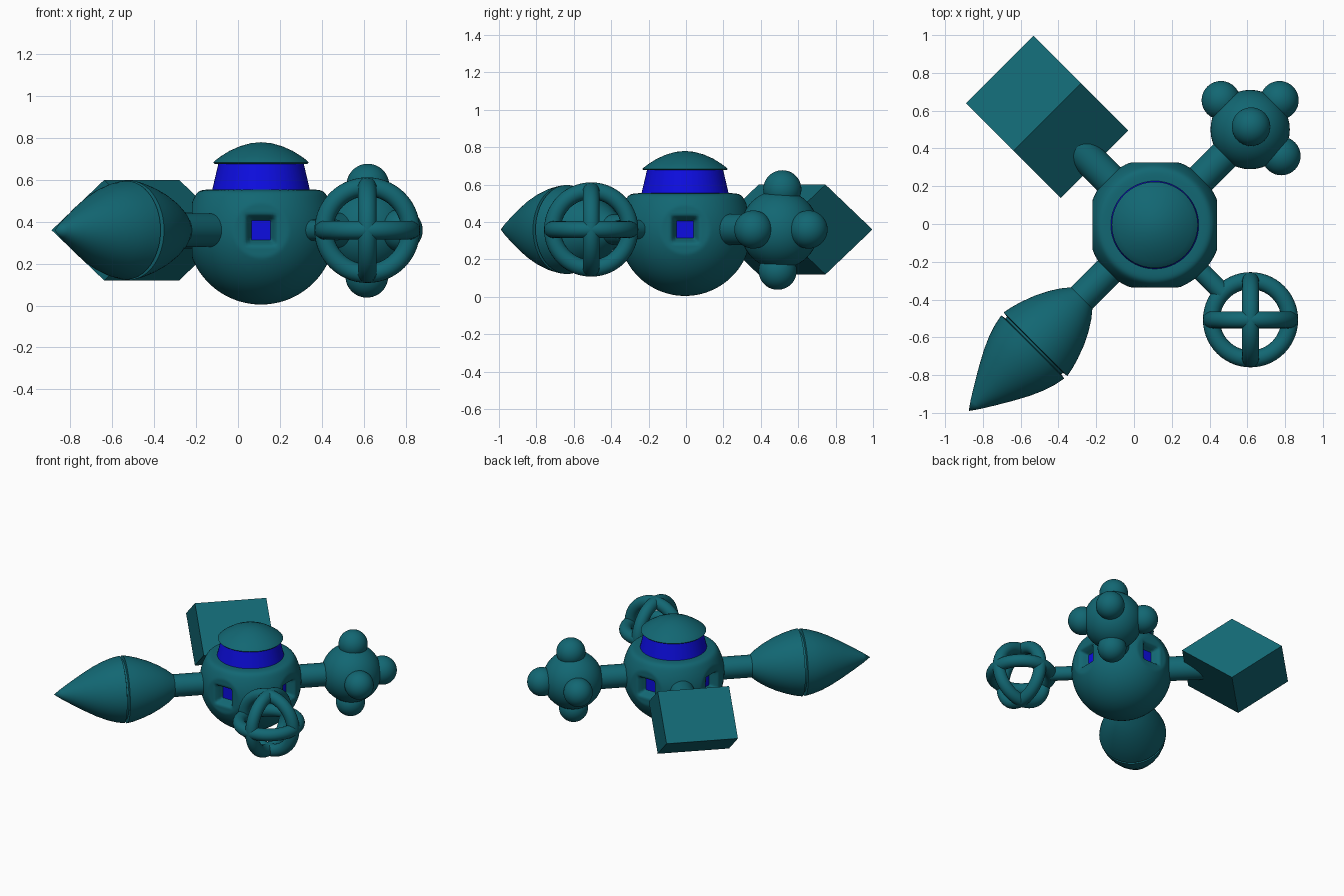
import bpy, bmesh, math
from mathutils import Vector, Matrix

if "Cube" in bpy.data.objects:
    bpy.data.objects.remove(bpy.data.objects["Cube"])

C = Vector((0.11, -0.005, 0.36))      # body centre; the arms leave it diagonally


def material(name, rgb):
    m = bpy.data.materials.new(name)
    m.diffuse_color = (*rgb, 1)
    m.use_nodes = True
    m.node_tree.nodes["Principled BSDF"].inputs["Base Color"].default_value = m.diffuse_color
    return m


TEAL = material("teal", (0.006, 0.135, 0.17))
BLUE = material("blue", (0.004, 0.004, 0.75))


def finish(bm, name, mats, angle=35):
    bmesh.ops.recalc_face_normals(bm, faces=bm.faces)
    me = bpy.data.meshes.new(name)
    bm.to_mesh(me)
    bm.free()
    for m in mats:
        me.materials.append(m)
    me.shade_smooth()
    me.set_sharp_from_angle(angle=math.radians(angle))
    ob = bpy.data.objects.new(name, me)
    bpy.context.collection.objects.link(ob)
    return ob


def lathe(name, profile, mat, matrix, n=64, angle=35):
    """Spin (radius, height) points around local z, then place."""
    bm = bmesh.new()
    vs = [bm.verts.new((r, 0, h)) for r, h in profile]
    es = [bm.edges.new(p) for p in zip(vs, vs[1:])]
    bmesh.ops.spin(bm, geom=vs + es, axis=(0, 0, 1), cent=(0, 0, 0),
                   angle=2 * math.pi, steps=n, use_duplicate=False)
    bmesh.ops.remove_doubles(bm, verts=bm.verts, dist=1e-5)
    bm.transform(matrix)
    return finish(bm, name, [mat], angle)


def along(dx, dy):
    """Frame at the body centre with local z pointing along an arm."""
    q = Vector((dx, dy, 0)).to_track_quat('Z', 'Y')
    return Matrix.Translation(C) @ q.to_matrix().to_4x4()


def ball(name, pos, r):
    bm = bmesh.new()
    bmesh.ops.create_uvsphere(bm, u_segments=40, v_segments=24, radius=r)
    bm.transform(Matrix.Translation(pos))
    return finish(bm, name, [TEAL])


def smooth(t):
    t = min(max(t, 0), 1)
    return t * t * (3 - 2 * t)


# Body: grid sphere, flattened on top, with four sunken square windows
R = 0.355
bm = bmesh.new()
bmesh.ops.create_cube(bm, size=2)
bmesh.ops.subdivide_edges(bm, edges=bm.edges[:], cuts=47, use_grid_fill=True)
window = set()
for v in bm.verts:
    d = Vector([math.tan(c * math.pi / 4) for c in v.co])
    p = d.normalized() * R
    for k in (0, 1):
        if abs(d[k]) > 0.999:
            m = R * max(abs(d[1 - k]), abs(d[2]))
            h = 0.27 + 0.06 * smooth((m - 0.047) / 0.03)
            p[k] = math.copysign(min(abs(p[k]), h), p[k])
            if m < 0.05:
                window.add(v)
    if p.z > 0.15:
        p.z = 0.15 + 0.045 * math.tanh((p.z - 0.15) / 0.045)
    v.co = p + C
for f in bm.faces:
    f.material_index = int(all(v in window for v in f.verts))
finish(bm, "body", [TEAL, BLUE], 60)

# Turret band and domed cap
axis = Matrix.Translation((C.x, C.y, 0))
lathe("turret_band", [(0, 0.54), (0.236, 0.54), (0.202, 0.685), (0, 0.685)], BLUE, axis)
lathe("turret_cap", [(0, 0.78), (0.05, 0.775), (0.1, 0.761), (0.15, 0.739), (0.195, 0.711),
                     (0.22, 0.692), (0.228, 0.683), (0.222, 0.677), (0.2, 0.677), (0, 0.677)],
      TEAL, axis, angle=50)

# Four arms
for name, dx, dy, r, end in (("ball_arm", 1, 1, 0.083, 0.6), ("cage_arm", 1, -1, 0.05, 0.51),
                             ("spindle_arm", -1, -1, 0.08, 0.57), ("block_arm", -1, 1, 0.087, 0.66)):
    lathe(name, [(0, 0.2), (r, 0.2), (r, end), (0, end)], TEAL, along(dx, dy), 40)

# Knobbed ball: one large sphere with small balls around it
B = Vector((0.615, 0.5, 0.36))
ball("knob_ball", B, 0.21)
for i, o in enumerate(((-0.155, 0.155, 0), (0.155, 0.155, 0), (0.165, -0.14, 0),
                       (0.005, 0.015, 0.215), (0, -0.01, -0.22))):
    ball(f"knob_{i + 1}", B + Vector(o), 0.102)

# Cage: three crossed rings
K = Vector((0.617, -0.507, 0.36))
for name, rot in (("flat", Matrix()), ("front", Matrix.Rotation(math.pi / 2, 4, 'X')),
                  ("side", Matrix.Rotation(math.pi / 2, 4, 'Y'))):
    circle = [(0.207 + 0.045 * math.cos(a * math.pi / 10), 0.045 * math.sin(a * math.pi / 10))
              for a in range(21)]
    lathe(f"cage_ring_{name}", circle, TEAL, Matrix.Translation(K) @ rot, 56)

# Spindle: flared rear half, thin groove, pointed front half
lathe("spindle", [(0, 0.547), (0.08, 0.547), (0.115, 0.59), (0.15, 0.645), (0.185, 0.715),
                  (0.213, 0.79), (0.23, 0.85), (0.238, 0.893), (0.21, 0.897), (0.21, 0.909),
                  (0.236, 0.914), (0.225, 0.97), (0.204, 1.035), (0.173, 1.105),
                  (0.13, 1.185), (0.08, 1.27), (0.035, 1.343), (0, 1.393)],
      TEAL, along(-1, -1))

# Block: rhombus prism lying across its arm
bm = bmesh.new()
u = Vector((-1, 1, 0)).normalized()
w = Vector((1, 1, 0)).normalized()
mid = Vector((-0.46, 0.567, 0.36))
up = Vector((0, 0, 0.24))
face = bm.faces.new([bm.verts.new(mid - 0.253 * w + o) for o in (0.355 * u, up, -0.355 * u, -up)])
ext = bmesh.ops.extrude_face_region(bm, geom=[face], use_keep_orig=True)
bmesh.ops.translate(bm, vec=0.506 * w, verts=[g for g in ext["geom"] if isinstance(g, bmesh.types.BMVert)])
finish(bm, "block", [TEAL])
